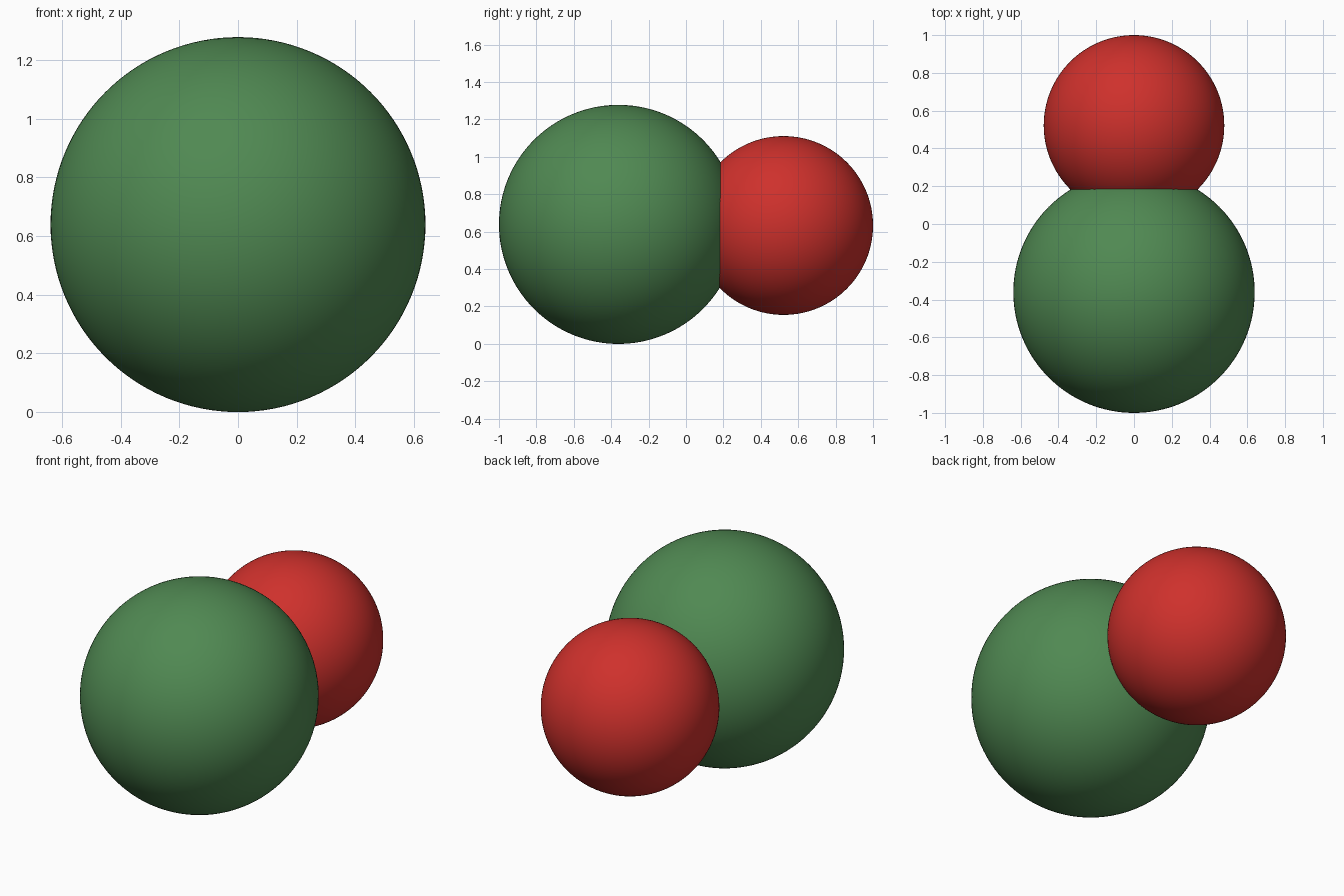
import bpy

if "Cube" in bpy.data.objects:
    bpy.data.objects.remove(bpy.data.objects["Cube"])


def make_ball(name, y, z, radius, color):
    """Smooth sphere with its own coloured material."""
    bpy.ops.mesh.primitive_uv_sphere_add(
        segments=128, ring_count=64, radius=radius, location=(0, y, z))
    ball = bpy.context.object
    ball.name = name
    bpy.ops.object.shade_smooth()
    mat = bpy.data.materials.new(name + "_color")
    mat.diffuse_color = (*color, 1)
    mat.use_nodes = True
    mat.node_tree.nodes["Principled BSDF"].inputs["Base Color"].default_value = mat.diffuse_color
    ball.data.materials.append(mat)
    return ball


# Large green ball at the front, resting on the ground
make_ball("large_green_ball", -0.361, 0.639, 0.639, (0.08, 0.25, 0.085))

# Smaller red ball at the back, sunk into the green one
make_ball("small_red_ball", 0.522, 0.633, 0.478, (0.62, 0.03, 0.025))
